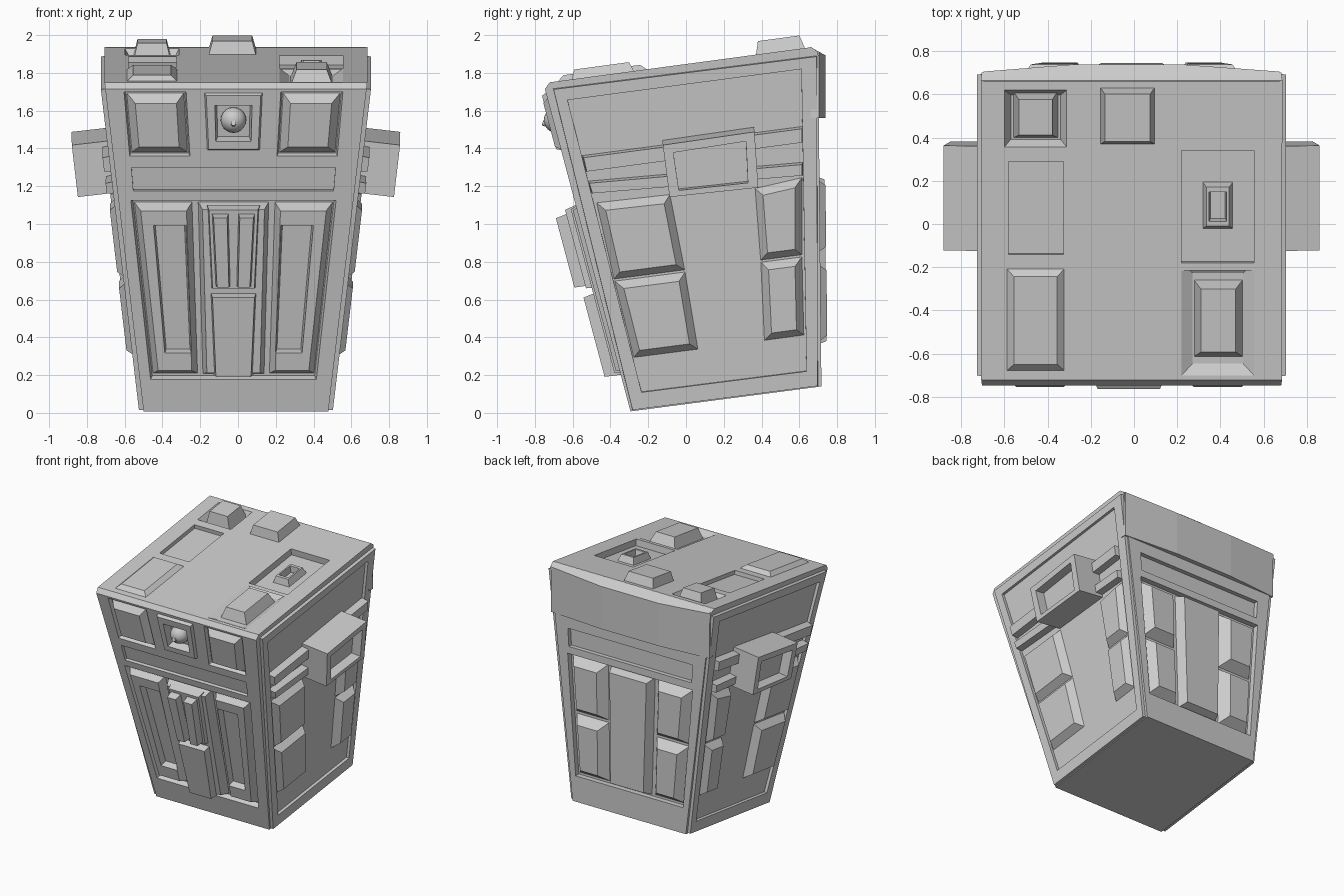
import bpy, bmesh
from mathutils import Vector

XC = -0.011   # centre of the tapered body
FC = -0.024   # centre of the front details


def half_width(y, z):
    return 0.512 + 0.115 * (z - 0.125 * (y + 0.29))


# Face frames: view coordinates (a, b) and height h above the face -> world point
def front(a, b, h):
    return Vector((a + FC, -0.294 - 0.2667 * (b - 0.008), b)) + h * Vector((0, -1, -0.2667)).normalized()


def back(a, b, h):
    return Vector((a + XC, 0.717 - 0.012 * (b - 0.14), b)) + h * Vector((0, 1, 0.012))


def top(a, b, h):
    return Vector((a, b, 1.75 + 0.134 * (b + 0.722))) + h * Vector((0, -0.134, 1)).normalized()


def bottom(a, b, h):
    return Vector((a, b, 0.008 + 0.131 * (b + 0.294))) + h * Vector((0, 0.131, -1)).normalized()


def side(s):
    def f(a, b, h):
        p = Vector((half_width(a, b), a, b)) + h * Vector((1, 0.014, -0.115)).normalized()
        return Vector((XC + s * p.x, p.y, p.z))
    return f


def mesh_object(name, verts, faces):
    bm = bmesh.new()
    vs = [bm.verts.new(v) for v in verts]
    for f in faces:
        bm.faces.new([vs[i] for i in f])
    bmesh.ops.recalc_face_normals(bm, faces=bm.faces)
    me = bpy.data.meshes.new(name)
    bm.to_mesh(me)
    bm.free()
    ob = bpy.data.objects.new(name, me)
    bpy.context.collection.objects.link(ob)
    return ob


def loft(name, ring0, ring1):
    n = len(ring0)
    faces = [tuple(range(n)), tuple(range(n, 2 * n))]
    faces += [(i, (i + 1) % n, n + (i + 1) % n, n + i) for i in range(n)]
    return mesh_object(name, list(ring0) + list(ring1), faces)


def shrink(quad, d):
    q = [Vector(p) for p in quad]
    n = len(q)
    return [q[i] + d * ((q[(i + 1) % n] - q[i]).normalized() + (q[i - 1] - q[i]).normalized())
            for i in range(n)]


def pad(name, face, quad, h0, h1, inset=0.0):
    return loft(name, [face(*p, h0) for p in quad], [face(*p, h1) for p in shrink(quad, inset)])


def recess(target, face, quad, h0, h1, inset=0.0):
    cut = pad("cutter", face, quad, h0, h1, inset)
    cut.hide_render = True
    m = target.modifiers.new("recess", "BOOLEAN")
    m.operation, m.solver, m.object = "DIFFERENCE", "EXACT", cut
    bpy.context.view_layer.objects.active = target
    bpy.ops.object.modifier_apply(modifier=m.name)
    bpy.data.objects.remove(cut)


def trap(t0, t1, zt, b0, b1, zb, s=1):
    return [(s * t0, zt), (s * t1, zt), (s * b1, zb), (s * b0, zb)]


def rect(x0, x1, y0, y1):
    return [(x0, y1), (x1, y1), (x1, y0), (x0, y0)]


# Tilted, tapered body
profile = [(-0.294, 0.008), (-0.747, 1.714), (-0.722, 1.75), (0.664, 1.936), (0.70, 1.91), (0.717, 0.14)]
body = loft("body", *[[(XC + s * (half_width(y, z) - 0.024), y, z) for y, z in profile] for s in (-1, 1)])

# Upper back band with three facets
band = [(-0.695, 0.66), (-0.695, 0.705), (-0.28, 0.738), (0.22, 0.738), (0.672, 0.705), (0.672, 0.66)]
loft("back_band", [(x, y, 1.56) for x, y in band],
     [(x, y, 1.936 - 0.55 * (y - 0.66)) for x, y in band])

# Front recesses and lens housing
DOOR = trap(-0.545, 0.545, 1.125, -0.44, 0.44, 0.175)
recess(body, front, trap(-0.54, 0.54, 1.30, -0.53, 0.53, 1.175), 0.02, -0.025)
recess(body, front, DOOR, 0.005, -0.04, 0.012)
housing = pad("lens_housing", front, trap(-0.16, 0.16, 1.70, -0.145, 0.145, 1.385), -0.02, 0.022, 0.015)
LENS = trap(-0.1, 0.1, 1.635, -0.095, 0.095, 1.44)
recess(body, front, LENS, 0.03, -0.04, 0.012)
recess(housing, front, LENS, 0.03, -0.04, 0.012)
bpy.ops.mesh.primitive_uv_sphere_add(segments=20, ring_count=12, radius=0.068,
                                     location=front(0, 1.545, -0.02), rotation=(1.31, 0, 0))
lens = bpy.context.object
lens.name = "lens"
bpy.ops.object.shade_smooth_by_angle()
bpy.ops.mesh.primitive_cylinder_add(vertices=16, radius=0.014, depth=0.02,
                                    location=front(0, 1.545, 0.048), rotation=(1.31, 0, 0))
bpy.context.object.name = "lens_tip"

for s, tag in ((-1, "left"), (1, "right")):
    # Front windows, door panels and bars
    win = trap(0.25, 0.58, 1.70, 0.23, 0.55, 1.36, s)
    recess(body, front, win, 0.0001, -0.03, 0.008)
    pad("front_window_" + tag, front, shrink(win, 0.01), -0.035, 0.025, 0.045)
    panel = pad("door_panel_" + tag, front, trap(0.215, 0.53, 1.11, 0.185, 0.43, 0.195, s), -0.05, 0.02, 0.035)
    recess(panel, front, trap(0.25, 0.425, 1.0, 0.22, 0.365, 0.32, s), 0.03, -0.03, 0.01)
    pad("door_bar_" + tag, front, trap(0.02, 0.12, 1.075, 0.01, 0.10, 0.68, s), 0.0, 0.118, 0.014)
    # Back pads, upper and lower
    pad("back_pad_upper_" + tag, back, trap(0.21, 0.53, 1.265, 0.2, 0.495, 0.82, s), -0.05, 0.034, 0.06)
    pad("back_pad_lower_" + tag, back, trap(0.2, 0.495, 0.815, 0.19, 0.46, 0.35, s), -0.05, 0.034, 0.06)

pad("door_centre", front, trap(-0.19, 0.19, 1.11, -0.165, 0.165, 0.195), -0.05, 0.03, 0.025)
pad("bar_base", front, trap(-0.14, 0.14, 1.1, -0.12, 0.12, 0.665), 0.0, 0.06, 0.01)
pad("door_lower_box", front, trap(-0.13, 0.13, 0.65, -0.11, 0.11, 0.195), -0.05, 0.085, 0.018)

# Back slot, door recess and centre panel
recess(body, back, trap(-0.54, 0.54, 1.47, -0.53, 0.53, 1.33), 0.02, -0.03)
recess(body, back, trap(-0.54, 0.54, 1.275, -0.465, 0.465, 0.34), 0.02, -0.04)
pad("back_centre_panel", back, trap(-0.19, 0.19, 1.265, -0.17, 0.17, 0.35), -0.045, 0.03, 0.03)

# Sides: framed slab, pads, rails and projecting box
SIDE_PADS = {
    "front_upper": [(-0.48, 1.115), (-0.08, 1.16), (0.0, 0.75), (-0.385, 0.70)],
    "front_lower": [(-0.385, 0.70), (0.0, 0.75), (0.07, 0.33), (-0.28, 0.285)],
    "back_upper": [(0.36, 1.19), (0.62, 1.25), (0.62, 0.83), (0.39, 0.80)],
    "back_lower": [(0.39, 0.80), (0.62, 0.83), (0.63, 0.405), (0.41, 0.375)],
}
SIDE_RAILS = {
    "upper": [(-0.55, 1.36), (0.62, 1.515), (0.62, 1.43), (-0.53, 1.275)],
    "lower": [(-0.52, 1.225), (0.62, 1.325), (0.62, 1.255), (-0.50, 1.16)],
}
for s, tag in ((-1, "left"), (1, "right")):
    f = side(s)
    slab = pad("side_slab_" + tag, f, [(-0.285, 0.012), (0.70, 0.14), (0.695, 1.89), (-0.705, 1.715)],
               -0.06, 0.0, 0.003)
    recess(slab, f, [(-0.627, 1.656), (0.611, 1.82), (0.638, 0.22), (-0.235, 0.109)], 0.02, -0.022)
    for n, q in SIDE_PADS.items():
        pad("side_pad_%s_%s" % (n, tag), f, q, -0.03, 0.03, 0.045)
    for n, q in SIDE_RAILS.items():
        pad("side_rail_%s_%s" % (n, tag), f, q, -0.03, 0.035, 0.006)
    box = pad("side_box_" + tag, f, [(-0.125, 1.44), (0.36, 1.51), (0.38, 1.215), (-0.09, 1.165)], -0.03, 0.195)
    recess(box, f, [(-0.07, 1.40), (0.315, 1.46), (0.325, 1.24), (-0.04, 1.2)], 0.22, 0.12)

# Roof recesses and boxes
recess(body, top, rect(-0.61, -0.30, 0.345, 0.63), 0.02, -0.05, 0.04)
recess(body, top, rect(-0.58, -0.325, -0.14, 0.29), 0.02, -0.03)
recess(body, top, rect(0.22, 0.555, -0.18, 0.34), 0.02, -0.05)
recess(body, top, rect(0.22, 0.555, -0.70, -0.18), 0.0001, -0.03, 0.05)
pad("roof_box_back_left", top, rect(-0.56, -0.35, 0.39, 0.61), -0.06, 0.055, 0.028)
pad("roof_pad_front_left", top, rect(-0.61, -0.30, -0.70, -0.185), -0.02, 0.028, 0.055)
pad("roof_box_back_centre", top, rect(-0.16, 0.10, 0.365, 0.635), -0.02, 0.07, 0.025)
pad("roof_box_front_right", top, rect(0.275, 0.505, -0.62, -0.26), -0.04, 0.05, 0.035)
vent = pad("roof_vent", top, rect(0.315, 0.46, -0.03, 0.19), -0.06, 0.0, 0.02)
recess(vent, top, rect(0.345, 0.43, 0.01, 0.15), 0.01, -0.05, 0.008)

# Underside openings
for x in (-0.22, 0.25):
    recess(body, bottom, rect(x - 0.16, x + 0.16, 0.17, 0.48), 0.0001, -0.16, 0.06)
